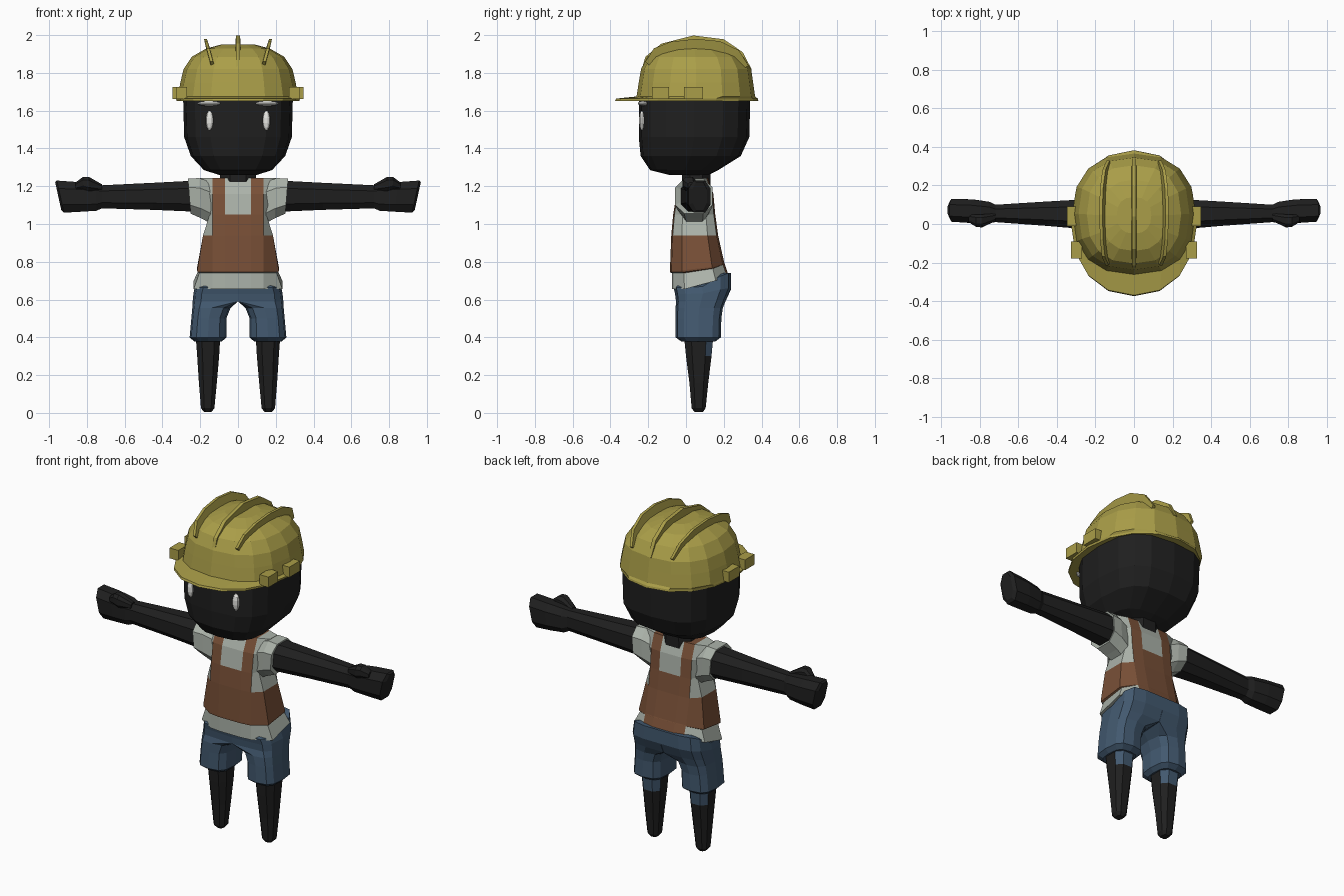
import bpy, bmesh, math

if "Cube" in bpy.data.objects:
    bpy.data.objects.remove(bpy.data.objects["Cube"])


def material(name, r, g, b):
    m = bpy.data.materials.new(name)
    m.diffuse_color = (r, g, b, 1)
    m.use_nodes = True
    m.node_tree.nodes["Principled BSDF"].inputs["Base Color"].default_value = m.diffuse_color
    return m


BLACK = material("black_skin", 0.014, 0.014, 0.014)
YELLOW = material("helmet_yellow", 0.40, 0.34, 0.065)
GREY = material("shirt_grey", 0.41, 0.45, 0.40)
BROWN = material("vest_brown", 0.19, 0.08, 0.038)
BLUE = material("denim_blue", 0.055, 0.10, 0.16)
WHITE = material("eye_white", 0.80, 0.80, 0.77)


def oval(a0, a1, b0, b1, n, e):
    """Rounded-box outline between the given limits (superellipse)."""
    pts = []
    for i in range(n):
        t = 2 * math.pi * (i + 0.5) / n if n == 8 else 2 * math.pi * i / n
        c, s = math.cos(t), math.sin(t)
        u = math.copysign(abs(c) ** (2 / e), c)
        v = math.copysign(abs(s) ** (2 / e), s)
        if n == 8:
            u, v = u / 0.93, v / 0.93
            k = max(1, abs(u), abs(v))
            u, v = u / k, v / k
        pts.append(((a0 + a1) / 2 + u * (a1 - a0) / 2, (b0 + b1) / 2 + v * (b1 - b0) / 2))
    return pts


def flat_ring(x0, x1, y0, y1, z, n=16, e=2.6):
    return [(x, y, z) for x, y in oval(x0, x1, y0, y1, n, e)]


def side_ring(x, y0, y1, z0, z1, lean=0.0, n=8, e=2.6):
    """Upright ring across the x axis; lean moves its top outwards."""
    return [(x + lean * (z - (z0 + z1) / 2), y, z) for y, z in oval(y0, y1, z0, z1, n, e)]


def loft(name, rings, mats, rule=None, caps=None, mirror=False):
    """Skin a stack of rings, colour by rule, optionally mirror in x."""
    bm = bmesh.new()
    rows = [[bm.verts.new(p) for p in r] for r in rings]
    n = len(rows[0])
    for a, b in zip(rows, rows[1:]):
        for i in range(n):
            j = (i + 1) % n
            bm.faces.new((a[i], a[j], b[j], b[i]))
    bm.faces.new(rows[0][::-1])
    for idx in caps or [range(n)]:
        bm.faces.new([rows[-1][i] for i in idx])
    bmesh.ops.recalc_face_normals(bm, faces=bm.faces[:])
    if rule:
        for f in bm.faces:
            f.material_index = rule(f.calc_center_median())
    me = bpy.data.meshes.new(name)
    bm.to_mesh(me)
    bm.free()
    for m in mats:
        me.materials.append(m)
    ob = bpy.data.objects.new(name, me)
    bpy.context.collection.objects.link(ob)
    if mirror:
        ob.modifiers.new("mirror", 'MIRROR')
    return ob


# head and neck
head = [(1.26, .10, -.09, .12), (1.285, .18, -.19, .17), (1.36, .25, -.24, .29),
        (1.46, .285, -.25, .335), (1.65, .29, -.25, .34), (1.74, .27, -.22, .32)]
loft("head", [flat_ring(-w, w, f, b, z, 16, 2.9) for z, w, f, b in head], [BLACK])
loft("neck", [flat_ring(-.10, .10, -.02, .13, 1.20, 8, 2.2),
              flat_ring(-.09, .09, -.02, .13, 1.30, 8, 2.2)], [BLACK])


# eyes and eyebrows
def pebble(name, x, y, z, rx, ry, rz):
    rings = [[(x + rx * math.cos(a) * math.sin(t), y + ry * math.sin(a) * math.sin(t), z - rz * math.cos(t))
              for a in [2 * math.pi * k / 10 for k in range(10)]]
             for t in (.25, .8, 1.3, 1.85, 2.35, 2.9)]
    loft(name, rings, [WHITE], mirror=True)


pebble("eyes", .15, -.232, 1.548, .021, .018, .052)
pebble("eyebrows", .15, -.226, 1.638, .066, .03, .014)

# helmet shell with a brim that runs forward into a peak
shell = [(1.652, .325, -.375, .383), (1.664, .328, -.37, .38), (1.675, .318, -.262, .366),
         (1.75, .305, -.25, .355), (1.82, .288, -.238, .345), (1.885, .245, -.205, .305),
         (1.928, .17, -.14, .23), (1.95, .09, -.05, .14)]
loft("helmet", [flat_ring(-w, w, f, b, z, 16, 2.4 if i > 1 else 2.15)
                for i, (z, w, f, b) in enumerate(shell)], [YELLOW])


# helmet ridges
def ridge(name, curve, x, lean, half, mirror):
    rings = []
    for y, z in curve:
        yi, zi = .05 + (y - .05) * .84, 1.68 + (z - 1.68) * .76
        rings.append([(x + lean * (zz - 1.89) + s * h, yy, zz)
                      for yy, zz, s, h in ((yi, zi, -1, half * 1.4), (y, z, -1, half),
                                           (y, z, 1, half), (yi, zi, 1, half * 1.4))])
    loft(name, rings, [YELLOW], mirror=mirror)


ridge("centre_ridge", [(-.24, 1.80), (-.215, 1.885), (-.13, 1.955), (.04, 1.998),
                       (.20, 1.978), (.30, 1.91), (.347, 1.82)], 0, 0, .011, False)
ridge("side_ridges", [(-.215, 1.86), (-.17, 1.93), (-.08, 1.965), (.05, 1.98),
                      (.18, 1.968), (.28, 1.92), (.33, 1.84)], .148, .27, .008, True)

# strap clips on the helmet sides
for name, y0, y1, x0, x1 in (("front_clips", -.18, -.09, .27, .328), ("rear_clips", -.01, .09, .29, .347)):
    loft(name, [[(x, y0, 1.663), (x, y1, 1.663), (x, y1, 1.725), (x, y0, 1.725)]
                for x in (x0, x1)], [YELLOW], mirror=True)


# shirt and vest: columns match the straps, rows match the vest edges
def torso_ring(z, w, f, b, lift):
    s, t = .07, .135
    ym = (f + b) / 2
    sf, sb = ym + (f - ym) * .55, ym + (b - ym) * .55
    pts = [(-t, f * .9), (-s, f), (s, f), (t, f * .9), (w, sf), (w, sb),
           (t, b * .95), (s, b), (-s, b), (-t, b * .95), (-w, sb), (-w, sf)]
    return [(x, y, z + lift * max(0, min(1, (y - .08) / .13))) for x, y in pts]


def vest_colour(c):
    strap = .07 < abs(c.x) < .135
    panel = abs(c.x) < .14 and c.z < 1.05
    return 1 if c.z > .747 and (c.z < .94 or panel or strap) else 0


body = [(.655, .235, -.075, .225, .075), (.74, .205, -.075, .205, .05),
        (.745, .215, -.085, .205, .045), (.755, .216, -.085, .203, .04),
        (.94, .185, -.078, .17, 0), (1.05, .15, -.068, .155, 0),
        (1.16, .19, -.05, .145, 0), (1.243, .20, -.01, .115, 0)]
loft("shirt_and_vest", [torso_ring(*r) for r in body], [GREY, BROWN], vest_colour,
     [(0, 1, 8, 9), (1, 2, 7, 8), (2, 3, 6, 7), (3, 4, 5, 6), (9, 10, 11, 0)])

# sleeves
loft("sleeves", [side_ring(.139, -.03, .12, 1.00, 1.22),
                 side_ring(.20, -.05, .135, 1.03, 1.243, .05),
                 side_ring(.258, -.057, .14, 1.055, 1.24, .08),
                 side_ring(.252, -.03, .12, 1.08, 1.22, .08)], [GREY], mirror=True)

# arms and hands
arm = [(.22, -.03, .13, 1.065, 1.23, 0), (.45, -.01, .117, 1.075, 1.218, 0),
       (.72, .01, .10, 1.083, 1.205, 0), (.75, .005, .115, 1.07, 1.212, 0),
       (.84, .005, .128, 1.065, 1.222, .1), (.94, .012, .13, 1.06, 1.23, .22),
       (.952, .035, .11, 1.075, 1.222, .22)]
loft("arms", [side_ring(x, a, b, c, d, l) for x, a, b, c, d, l in arm], [BLACK], mirror=True)
thumb = [(.72, .015, .055, 1.175, 1.21), (.79, -.018, .05, 1.175, 1.25),
         (.82, -.015, .05, 1.185, 1.25), (.86, .01, .05, 1.18, 1.22)]
loft("thumbs", [side_ring(*t) for t in thumb], [BLACK], mirror=True)


# shorts: one half, rising at the back over the seat
def shorts_ring(z, x0, x1, f, b, lift):
    return [(x, y, zz + lift * max(0, min(1, (y - .08) / .13)))
            for x, y, zz in flat_ring(x0, x1, f, b, z, 12, 3.0)]


def seat_ring(z, x1, f, b, lift):
    """Half outline whose inner side lies on the middle line."""
    h = shorts_ring(z, -x1, x1, f, b, lift)
    full = shorts_ring(z, 0, x1, f, b, lift)
    out = []
    for p, q in zip(full, h):
        inner = p[0] < x1 * .5
        out.append((0 if inner else p[0], (f if q[1] < .07 else b) if inner and abs(q[1] - (f + b) / 2) > .02
                    else p[1], p[2]))
    return out


loft("shorts", [shorts_ring(.378, .085, .232, -.025, .155, 0),
                shorts_ring(.40, .062, .256, -.055, .185, 0),
                shorts_ring(.50, .062, .247, -.055, .187, 0),
                shorts_ring(.555, .04, .242, -.055, .195, 0),
                seat_ring(.59, .24, -.053, .212, .01),
                seat_ring(.63, .236, -.058, .238, .03),
                seat_ring(.665, .226, -.066, .238, .075),
                seat_ring(.68, .20, -.05, .19, .075)], [BLUE], mirror=True)

# legs, with a denim patch at the back of the knee
leg = [(.005, .14, .18, .045, .09), (.025, .125, .196, .03, .104), (.16, .112, .207, .018, .118),
       (.30, .10, .216, .0, .135), (.42, .093, .225, -.012, .146)]
loft("legs", [flat_ring(a, b, c, d, z, 8) for z, a, b, c, d in leg], [BLACK, BLUE],
     lambda c: 1 if c.z > .31 and c.y > .09 else 0, mirror=True)
